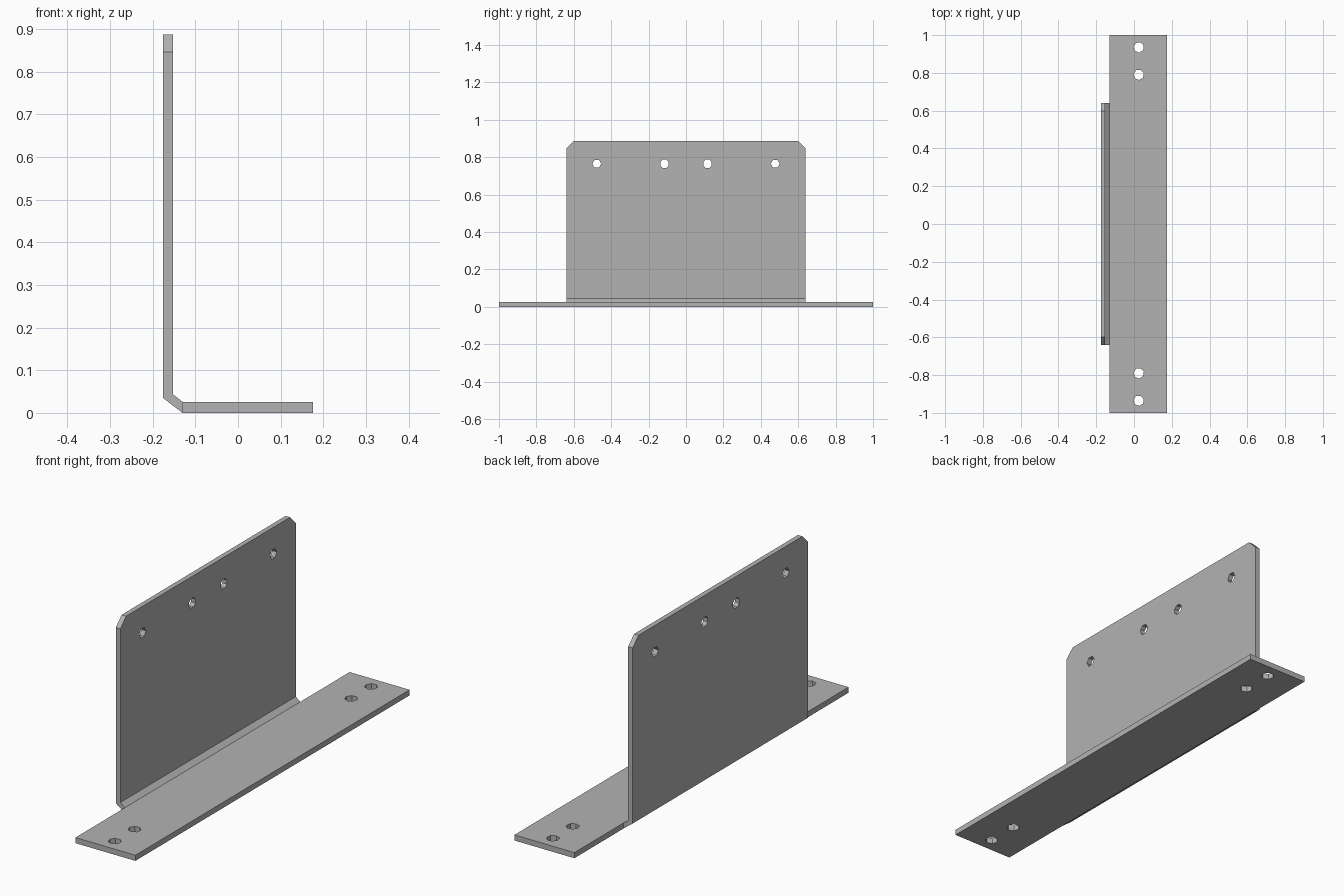
import bpy
from math import cos, sin, tau
from mathutils import Matrix

if "Cube" in bpy.data.objects:
    bpy.data.objects.remove(bpy.data.objects["Cube"])

# One plain metal colour
metal = bpy.data.materials.new("grey_metal")
metal.use_nodes = True
grey = (0.45, 0.45, 0.45, 1)
metal.diffuse_color = grey
metal.node_tree.nodes["Principled BSDF"].inputs["Base Color"].default_value = grey


def circle(cx, cy, radius, sides, turn=0.0):
    return [(cx + radius * cos(tau * i / sides + turn),
             cy + radius * sin(tau * i / sides + turn)) for i in range(sides)]


def plate(name, outline, holes, depth, matrix):
    """Flat plate cut from an outline with holes, extruded evenly about its plane."""
    curve = bpy.data.curves.new(name + "_outline", "CURVE")
    curve.dimensions = "2D"
    curve.fill_mode = "BOTH"
    curve.extrude = depth / 2
    for loop in [outline] + holes:
        spline = curve.splines.new("POLY")
        spline.points.add(len(loop) - 1)
        for point, (x, y) in zip(spline.points, loop):
            point.co = (x, y, 0, 1)
        spline.use_cyclic_u = True
        spline.use_smooth = False
    source = bpy.data.objects.new(name + "_source", curve)
    bpy.context.scene.collection.objects.link(source)
    bpy.context.view_layer.update()
    graph = bpy.context.evaluated_depsgraph_get()
    mesh = bpy.data.meshes.new_from_object(source.evaluated_get(graph))
    bpy.data.objects.remove(source)
    mesh.name = name
    mesh.transform(matrix)
    mesh.shade_flat()
    mesh.materials.clear()
    mesh.materials.append(metal)
    obj = bpy.data.objects.new(name, mesh)
    bpy.context.scene.collection.objects.link(obj)
    return obj


back, inner, fold, front = -0.176, -0.153, -0.13, 0.176
thick, bend_top, top = 0.026, 0.044, 0.888
half, chamfer = 0.64, 0.042

# Base flange with two holes at each end
base_holes = [circle(0.025, s * y, 0.028, 7, 0.3) for s in (-1, 1) for y in (0.79, 0.935)]
plate("base_flange", [(fold, -1), (front, -1), (front, 1), (fold, 1)],
      base_holes, thick, Matrix.Translation((0, 0, thick / 2)))

# Upright flange, chamfered top corners, row of four holes
upright = Matrix(((0, 0, 1, (back + inner) / 2), (1, 0, 0, 0), (0, 1, 0, 0), (0, 0, 0, 1)))
wall_holes = []
for s in (-1, 1):
    wall_holes.append(circle(s * 0.115, 0.765, 0.024, 8, tau / 16))
    wall_holes.append(circle(s * 0.477, 0.765, 0.024, 6))
plate("upright_flange",
      [(-half, bend_top), (half, bend_top), (half, top - chamfer), (half - chamfer, top),
       (chamfer - half, top), (-half, top - chamfer)],
      wall_holes, inner - back, upright)

# Angled bend joining the flanges
along_y = Matrix(((1, 0, 0, 0), (0, 0, -1, 0), (0, 1, 0, 0), (0, 0, 0, 1)))
plate("bend", [(fold, 0), (fold, thick), (inner, bend_top), (back, bend_top), (back, 0.035)],
      [], 2 * half, along_y)
